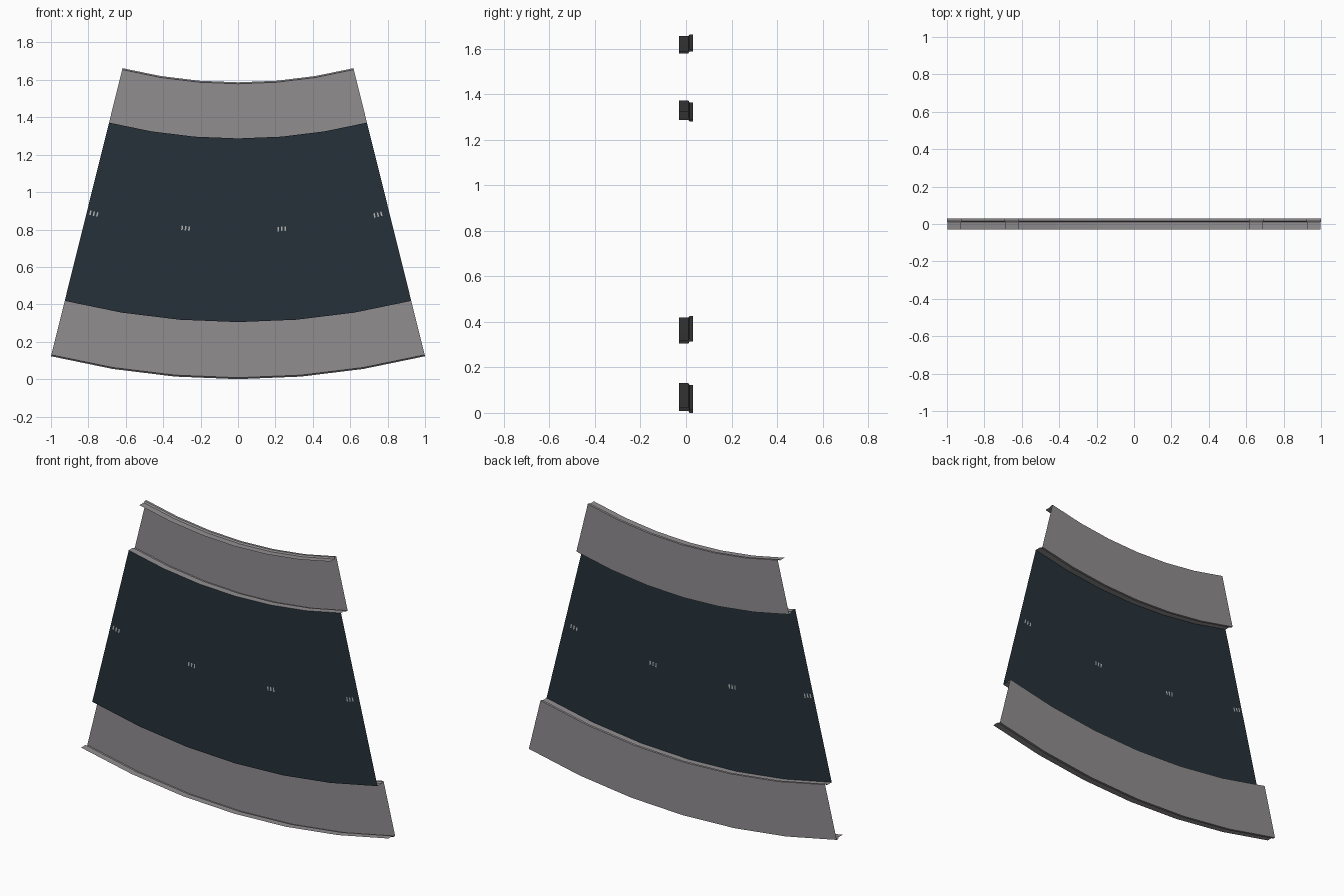
import bpy, bmesh, math

if "Cube" in bpy.data.objects:
    bpy.data.objects.remove(bpy.data.objects["Cube"])

CZ = 4.145                      # height of the common arc centre
HALF = math.asin(1.0 / CZ)      # half of the sector angle
SEG = 6


def mat(name, rgb):
    m = bpy.data.materials.new(name)
    m.diffuse_color = (*rgb, 1)
    m.use_nodes = True
    m.node_tree.nodes["Principled BSDF"].inputs["Base Color"].default_value = m.diffuse_color
    return m


GREY = mat("warm_grey", (0.285, 0.270, 0.280))
DARK = mat("dark_slate", (0.019, 0.030, 0.042))
PALE = mat("pale_grey", (0.45, 0.45, 0.45))


def polar(r, a, y):
    return (r * math.sin(a), y, CZ - r * math.cos(a))


def finish(name, bm, material):
    me = bpy.data.meshes.new(name)
    bm.to_mesh(me)
    bm.free()
    me.materials.append(material)
    ob = bpy.data.objects.new(name, me)
    bpy.context.collection.objects.link(ob)
    return ob


def sweep(name, profile, material):
    """Sweep an open (radius, y) profile round the sector."""
    bm = bmesh.new()
    rows = [[bm.verts.new(polar(r, -HALF + 2 * HALF * i / SEG, y))
             for r, y in profile] for i in range(SEG + 1)]
    for a, b in zip(rows, rows[1:]):
        for j in range(len(profile) - 1):
            bm.faces.new((a[j], b[j], b[j + 1], a[j + 1]))
    return finish(name, bm, material)


def channel(name, r_out, r_in):
    """Back plate with a joggled lip to the front on both curved edges."""
    s = 0.008
    lip = [(s, -0.030), (s, 0.010), (0.0, 0.016), (0.0, 0.030)]
    profile = [(r_out - d, y) for d, y in lip]
    profile += [(r_in + d, y) for d, y in reversed(lip)]
    sweep(name, profile, GREY)


# grey channels at the bottom and top
channel("lower_channel", 4.145, 3.832)
channel("upper_channel", 2.866, 2.558)

# dark sheet across the front of the lips
sweep("dark_panel", [(3.84, -0.029), (2.858, -0.029)], DARK)

# small pale tick marks along the middle arc, on both faces of the sheet
bm = bmesh.new()
for deg in (-13.3, -4.8, 4.0, 12.9):
    for k in (-1, 0, 1):
        a = math.radians(deg + 0.32 * k)
        w = 0.0012
        for y in (-0.030, -0.028):
            bm.faces.new([bm.verts.new(polar(r, a + d, y)) for r, d in
                          ((3.362, -w), (3.362, w), (3.338, w), (3.338, -w))])
finish("tick_marks", bm, PALE)
